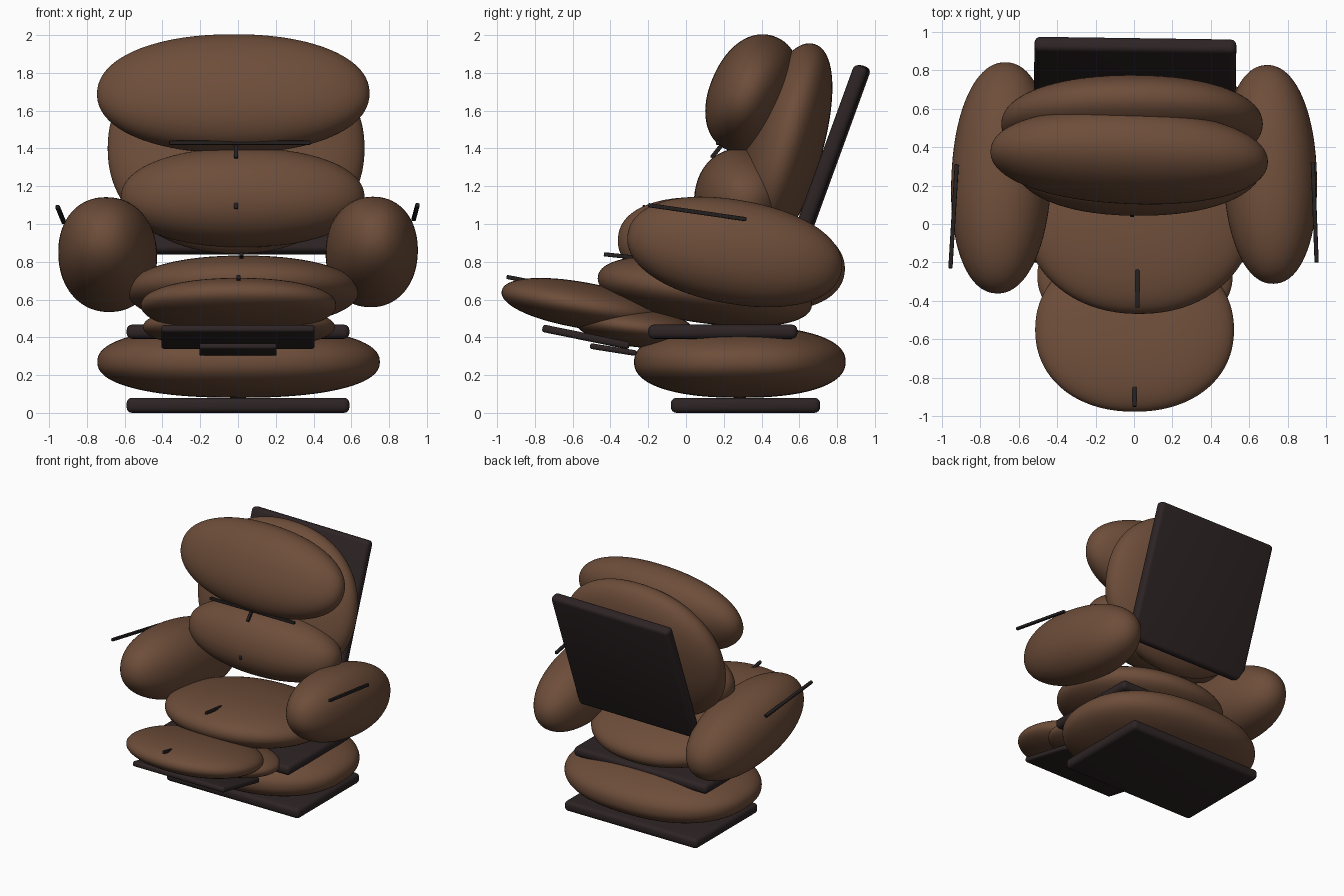
import bpy, bmesh, math
from mathutils import Vector

if "Cube" in bpy.data.objects:
    bpy.data.objects.remove(bpy.data.objects["Cube"])


def material(name, rgb):
    m = bpy.data.materials.new(name)
    m.diffuse_color = (*rgb, 1)
    m.use_nodes = True
    m.node_tree.nodes["Principled BSDF"].inputs["Base Color"].default_value = m.diffuse_color
    return m


BROWN = material("brown leather", (0.155, 0.075, 0.042))
DARK = material("dark wood", (0.026, 0.017, 0.018))
SEAM = material("seam black", (0.018, 0.014, 0.014))


def finish(name, bm, mat, loc, rot):
    me = bpy.data.meshes.new(name)
    bm.to_mesh(me)
    bm.free()
    me.materials.append(mat)
    ob = bpy.data.objects.new(name, me)
    bpy.context.collection.objects.link(ob)
    ob.location = loc
    ob.rotation_euler = [math.radians(a) for a in rot]
    for p in me.polygons:
        p.use_smooth = True
    return ob


def cushion(name, loc, half, rot=(0, 0, 0), n=2.15):
    """Soft, slightly boxy ellipsoid."""
    bm = bmesh.new()
    bmesh.ops.create_icosphere(bm, subdivisions=5, radius=1)
    for v in bm.verts:
        k = sum(abs(c) ** n for c in v.co) ** (-1 / n)
        v.co = Vector([c * k * h for c, h in zip(v.co, half)])
    return finish(name, bm, BROWN, loc, rot)


def board(name, loc, size, rot=(0, 0, 0), mat=DARK, bevel=0.03):
    """Box with rounded edges."""
    bm = bmesh.new()
    bmesh.ops.create_cube(bm, size=1)
    bmesh.ops.scale(bm, vec=size, verts=bm.verts)
    bmesh.ops.bevel(bm, geom=bm.edges[:], offset=bevel, segments=4,
                    profile=0.5, affect='EDGES')
    return finish(name, bm, mat, loc, rot)


def seam(name, a, b, r=0.011):
    """Thin bar between two points."""
    a, b = Vector(a), Vector(b)
    d = b - a
    rot = [math.degrees(x) for x in d.to_track_quat('Z', 'Y').to_euler()]
    return board(name, (a + b) / 2, (2 * r, 2 * r, d.length), rot, SEAM, r * 0.5)


# Base and seat
board("floor_plate", (0, 0.315, 0.04), (1.18, 0.79, 0.08))
cushion("base_cushion", (0.003, 0.285, 0.27), (0.748, 0.56, 0.19), n=2.3)
board("seat_plate", (0, 0.195, 0.43), (1.18, 0.79, 0.075))
cushion("seat_cushion", (0.027, 0.1, 0.645), (0.612, 0.572, 0.17), (-7.7, 0, 0))

# Footrest
cushion("footrest_cushion", (0.003, -0.55, 0.57), (0.517, 0.432, 0.122), (-10, 0, 0))
cushion("footrest_link_cushion", (0.005, -0.27, 0.455), (0.508, 0.32, 0.105), (-7, 0, 0))
board("footrest_plate", (0, -0.53, 0.402), (0.81, 0.47, 0.04), (-11.5, 0, 0), bevel=0.015)
board("footrest_support", (0, -0.385, 0.335), (0.41, 0.25, 0.03), (-9, 0, 0), bevel=0.012)

# Back
board("back_panel", (0.005, 0.757, 1.34), (1.05, 0.08, 1.055), (-20, 0, -0.8))
cushion("back_cushion", (-0.01, 0.52, 1.4), (0.68, 0.2, 0.575), (-16, 0, 0))
cushion("lumbar_cushion", (0.025, 0.31, 1.14), (0.645, 0.265, 0.26), (-15, 0, 0))
cushion("headrest_cushion", (-0.025, 0.35, 1.69), (0.722, 0.222, 0.325), (-23, 0, -2.5))

# Arms
cushion("right_arm", (0.708, 0.258, 0.852), (0.243, 0.575, 0.275), (-10, 0, 2))
cushion("left_arm", (-0.69, 0.24, 0.838), (0.26, 0.608, 0.285), (-10, 0, -2.5))

# Seams
seam("right_arm_seam", (0.95, -0.2, 1.1), (0.93, 0.32, 1.025))
seam("left_arm_seam", (-0.955, -0.23, 1.09), (-0.922, 0.31, 1.01))
seam("headrest_seam", (-0.365, 0.17, 1.43), (0.385, 0.17, 1.43))
seam("lumbar_seam_upper", (-0.01, 0.19, 1.42), (-0.01, 0.135, 1.35))
seam("lumbar_seam_lower", (-0.01, 0.075, 1.18), (-0.01, 0.045, 1.08))
seam("seat_seam", (0.018, -0.435, 0.84), (0.018, -0.23, 0.818))
seam("footrest_seam", (0.003, -0.95, 0.72), (0.003, -0.83, 0.697))
